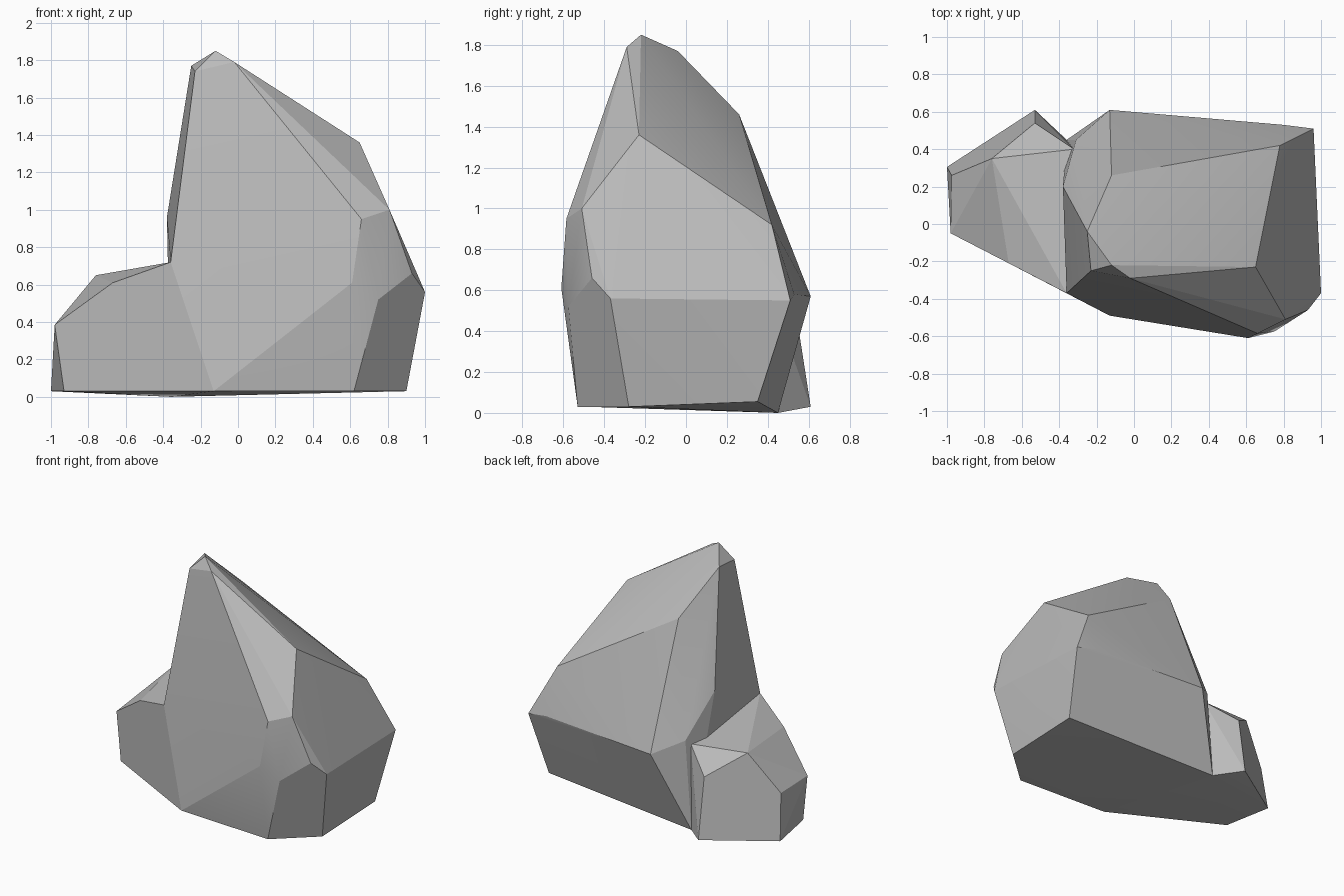
import bpy
import bmesh
import math

cube = bpy.data.objects.get("Cube")
if cube:
    bpy.data.objects.remove(cube, do_unlink=True)

# One flat stone grey
stone = bpy.data.materials.new("stone grey")
stone.use_nodes = True
grey = (0.5, 0.5, 0.5, 1)
stone.diffuse_color = grey
stone.node_tree.nodes["Principled BSDF"].inputs["Base Color"].default_value = grey


def boulder(name, corners):
    """Wrap a faceted convex stone around its corner points."""
    bm = bmesh.new()
    for corner in corners:
        bm.verts.new(corner)
    hull = bmesh.ops.convex_hull(bm, input=bm.verts[:])
    loose = [v for v in bm.verts if not v.link_faces]
    bmesh.ops.delete(bm, geom=loose, context="VERTS")
    bmesh.ops.dissolve_limit(bm, angle_limit=math.radians(2),
                             verts=bm.verts[:], edges=bm.edges[:])
    bmesh.ops.recalc_face_normals(bm, faces=bm.faces[:])
    mesh = bpy.data.meshes.new(name)
    bm.to_mesh(mesh)
    bm.free()
    mesh.materials.append(stone)
    obj = bpy.data.objects.new(name, mesh)
    bpy.context.collection.objects.link(obj)
    bpy.ops.object.select_all(action="DESELECT")
    obj.select_set(True)
    bpy.context.view_layer.objects.active = obj
    bpy.ops.object.shade_smooth_by_angle(angle=math.radians(15))
    return obj


# Corners where the two stones meet
ridge_foot = (-0.36, -0.37, 0.72)
front_foot = (-0.13, -0.49, 0.03)
back_foot = (-0.36, 0.45, 0)

# Tall stone: peak, shoulder, front corner, back ridge, left side, base
peak = [(-0.12, -0.22, 1.85), (-0.25, -0.04, 1.77),
        (-0.02, -0.29, 1.79), (-0.23, -0.25, 1.74)]
shoulder = [(0.65, -0.23, 1.36), (0.66, -0.585, 0.95), (0.81, -0.51, 1.0)]
front_corner = [(0.61, -0.61, 0.61), (0.75, -0.575, 0.52),
                (0.93, -0.46, 0.66), (1.0, -0.37, 0.56)]
back_ridge = [(-0.12, 0.26, 1.46), (0.78, 0.42, 0.92), (0.96, 0.51, 0.55),
              (0.8, 0.53, 0.58), (-0.13, 0.61, 0.57)]
left_side = [(-0.38, 0.2, 0.96), (-0.31, 0.45, 0.66), ridge_foot]
base = [(0.9, -0.28, 0.03), (0.62, -0.53, 0.03), (0.9, 0.35, 0.055),
        front_foot, back_foot]
boulder("tall_stone", peak + shoulder + front_corner + back_ridge + left_side + base)

# Low stone leaning on the left of the tall one
low_top = [(-0.67, -0.21, 0.61), (-0.76, 0.35, 0.65), (-0.32, 0.4, 0.62), ridge_foot]
low_rim = [(-0.98, -0.05, 0.385), (-0.975, 0.26, 0.37), (-0.53, 0.54, 0.48)]
low_base = [(-0.93, -0.07, 0.03), (-1.0, 0.305, 0.03), (-0.53, 0.61, 0.03),
            front_foot, back_foot]
boulder("low_stone", low_top + low_rim + low_base)
